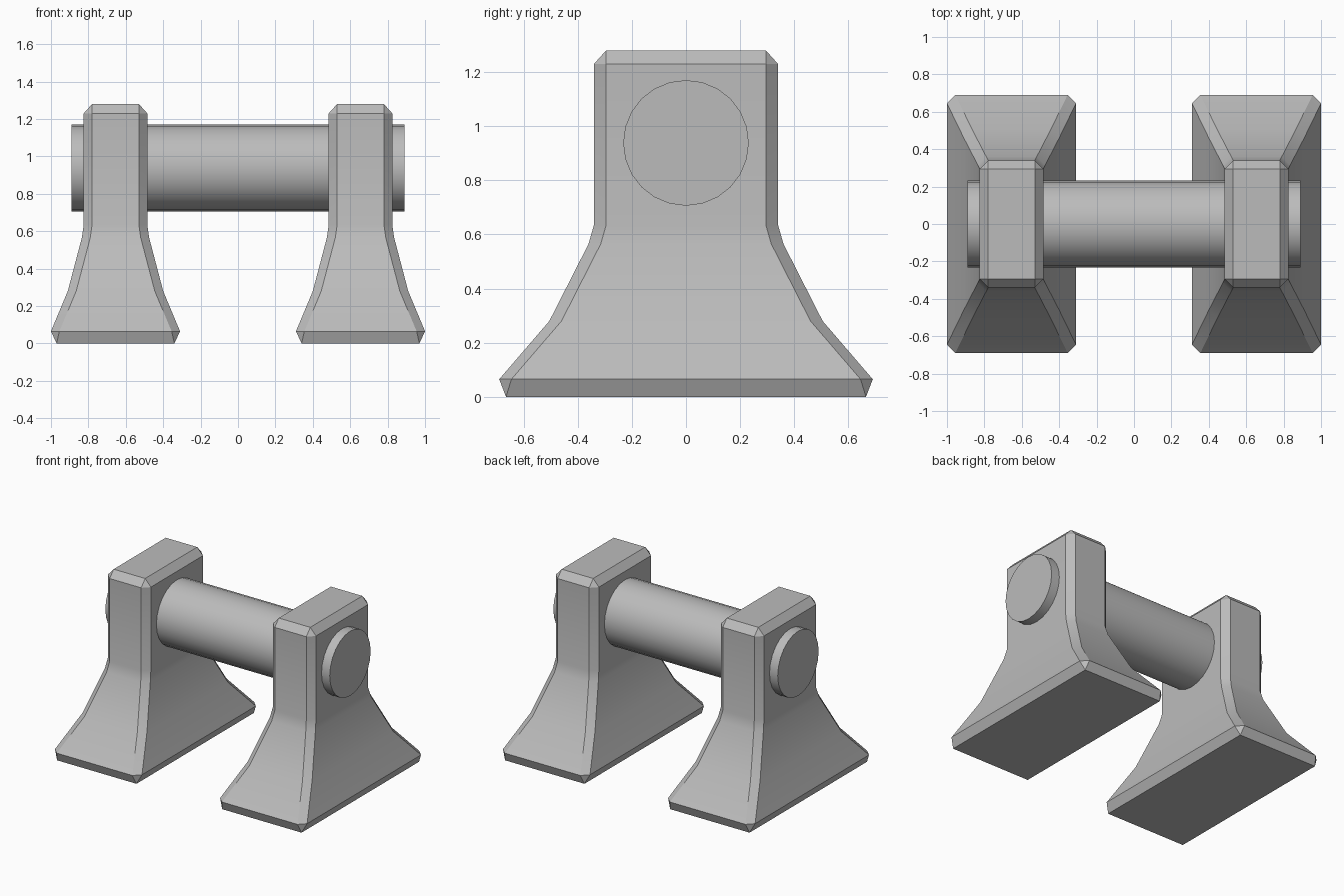
import bpy, bmesh, math

old = bpy.data.objects.get("Cube")
if old:
    bpy.data.objects.remove(old, do_unlink=True)

grey = bpy.data.materials.new("plain grey")
grey.use_nodes = True
colour = (0.5, 0.5, 0.5, 1)
grey.diffuse_color = colour
grey.node_tree.nodes["Principled BSDF"].inputs["Base Color"].default_value = colour

CHAMFER = 0.045
# Support profile: height, half width, half depth (chamfered sections)
LEVELS = [(0.065, 0.345, 0.69), (0.28, 0.255, 0.505), (0.565, 0.18, 0.36),
          (0.635, 0.17, 0.34), (1.23, 0.17, 0.34)]
BASE = (0.0, 0.315, 0.665)
TOP = (1.28, 0.125, 0.295)
CORNERS = [(1, 1), (-1, 1), (-1, -1), (1, -1)]


def finish(name, bm, location):
    bmesh.ops.recalc_face_normals(bm, faces=bm.faces)
    mesh = bpy.data.meshes.new(name)
    bm.to_mesh(mesh)
    bm.free()
    mesh.materials.append(grey)
    obj = bpy.data.objects.new(name, mesh)
    obj.location = location
    bpy.context.collection.objects.link(obj)
    bpy.ops.object.select_all(action="DESELECT")
    obj.select_set(True)
    bpy.context.view_layer.objects.active = obj
    bpy.ops.object.shade_smooth_by_angle(angle=math.radians(30))
    return obj


def chamfered_ring(bm, z, w, d):
    ring = []
    for sx, sy in CORNERS:
        pair = [(sx * w, sy * (d - CHAMFER), z), (sx * (w - CHAMFER), sy * d, z)]
        ring += pair if sx * sy > 0 else pair[::-1]
    return [bm.verts.new(p) for p in ring]


def cap(bm, ring, z, w, d):
    # Rectangular end joined to a chamfered section with corner triangles
    quad = [bm.verts.new((sx * w, sy * d, z)) for sx, sy in CORNERS]
    bm.faces.new(quad)
    for i in range(4):
        a, b, c = ring[2 * i], ring[2 * i + 1], ring[(2 * i + 2) % 8]
        bm.faces.new((a, b, quad[i]))
        bm.faces.new((b, c, quad[(i + 1) % 4], quad[i]))


def support(name, x):
    bm = bmesh.new()
    rings = [chamfered_ring(bm, *level) for level in LEVELS]
    for low, high in zip(rings, rings[1:]):
        for i in range(8):
            j = (i + 1) % 8
            bm.faces.new((low[i], low[j], high[j], high[i]))
    cap(bm, rings[0], *BASE)
    cap(bm, rings[-1], *TOP)
    return finish(name, bm, (x, 0, 0))


# Two flared supports
support("left_support", 0.655)
support("right_support", -0.655)

# Round bar passing through both supports
bm = bmesh.new()
bmesh.ops.create_cone(bm, cap_ends=True, segments=24, radius1=0.232, radius2=0.232, depth=1.78)
for v in bm.verts:
    v.co = (v.co.z, v.co.x, v.co.y)
finish("cross_bar", bm, (0, 0, 0.938))
